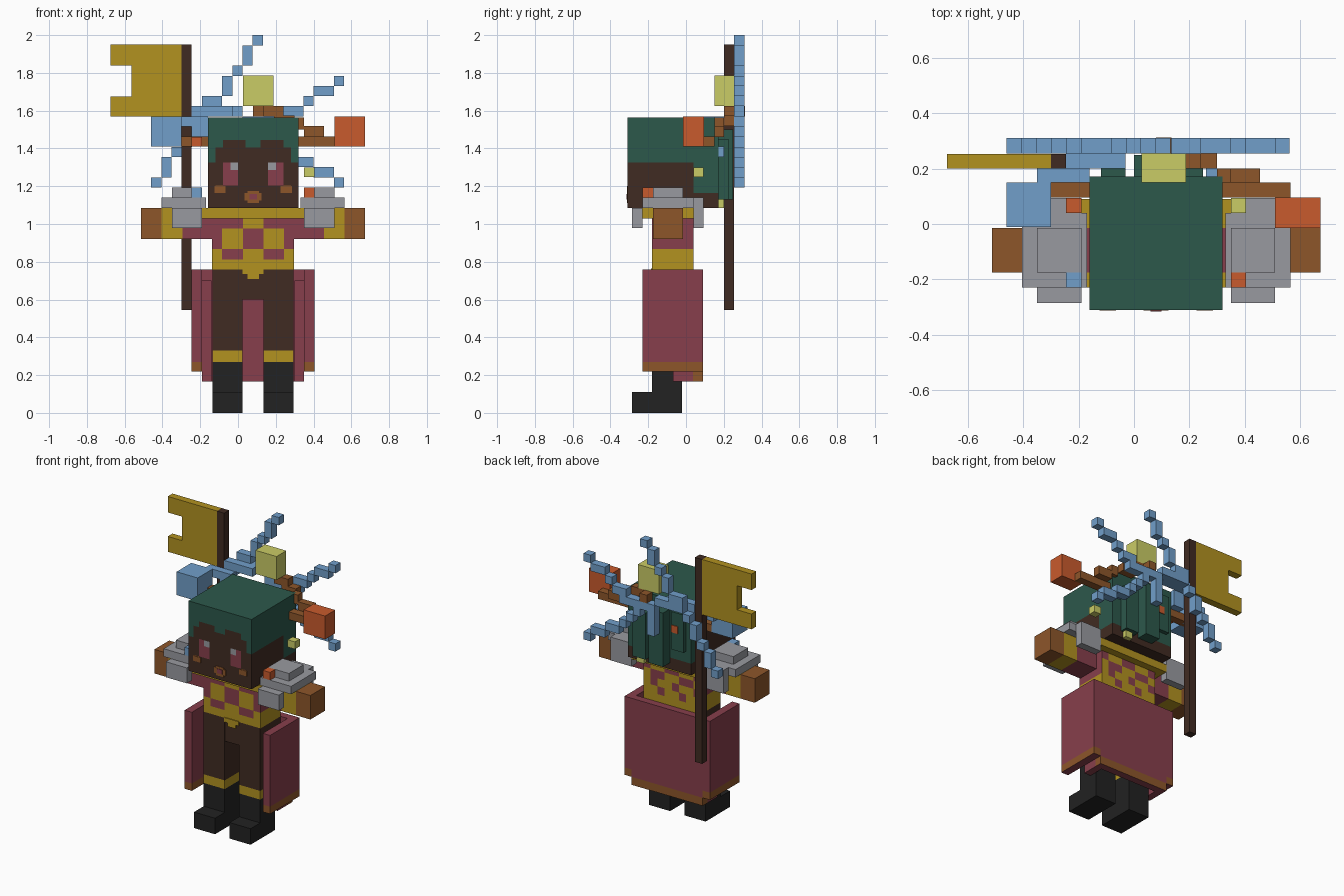
import bpy, bmesh
from mathutils import Vector

PALETTE = {
    "gold": (178, 146, 32), "green": (44, 88, 75), "dark_brown": (64, 43, 34),
    "wine": (135, 63, 76), "blue": (113, 159, 202), "orange": (201, 91, 45),
    "brown": (141, 86, 42), "grey": (153, 154, 160), "black": (34, 34, 34),
    "yellow": (202, 204, 102)}
MATS = {}
for key, rgb in PALETTE.items():
    m = bpy.data.materials.new(key)
    lin = [((c / 255 + 0.055) / 1.055) ** 2.4 for c in rgb]
    m.diffuse_color = (*lin, 1)
    MATS[key] = m
MID = 0.08   # symmetry plane of the body


def blocks(name, colours, boxes, cuts=(), rule=None):
    """One object from boxes (x0,x1,y0,y1,z0,z1); cuts are (axis, value) and
    rule(centre, normal) gives the colour index of each face."""
    bm = bmesh.new()
    for x0, x1, y0, y1, z0, z1 in boxes:
        vs = bmesh.ops.create_cube(bm, size=1)["verts"]
        for v in vs:
            v.co = Vector((x1 if v.co.x > 0 else x0, y1 if v.co.y > 0 else y0,
                           z1 if v.co.z > 0 else z0))
    for axis, value in cuts:
        p, n = Vector(), Vector()
        p[axis], n[axis] = value, 1
        bmesh.ops.bisect_plane(bm, geom=bm.verts[:] + bm.edges[:] + bm.faces[:],
                               plane_co=p, plane_no=n)
    bm.normal_update()
    if rule:
        for f in bm.faces:
            f.material_index = rule(f.calc_center_median(), f.normal)
    me = bpy.data.meshes.new(name)
    bm.to_mesh(me)
    bm.free()
    for c in colours.split():
        me.materials.append(MATS[c])
    ob = bpy.data.objects.new(name, me)
    bpy.context.collection.objects.link(ob)
    return ob


def flip(b):
    return (2 * MID - b[1], 2 * MID - b[0]) + tuple(b[2:])


def both(boxes):
    return list(boxes) + [flip(b) for b in boxes]


# Legs with gold knee bands, boots and pelvis
blocks("legs", "dark_brown gold black", both([(0.135, 0.295, -0.18, -0.02, 0, 0.76)]),
       [(2, 0.27), (2, 0.33)],
       lambda c, n: 2 if c.z < 0.27 else 1 if c.z < 0.33 else 0)
blocks("boot_toes", "black", both([(0.135, 0.295, -0.285, -0.18, 0, 0.11)]))
blocks("pelvis", "dark_brown", [(-0.135, 0.295, -0.179, 0.04, 0.6, 0.76)])
blocks("belt_buckle", "gold", [(0.025, 0.135, -0.186, -0.178, 0.735, 0.765),
                               (0.05, 0.11, -0.186, -0.178, 0.71, 0.735)])

# Torso with a patterned vest
U = 0.0544
VEST = ["GGGGGGGG", "WWWGGWWW", "WGGWWGGW", "WGGWWGGW", "GWWGGWWG", "GGGGGGGG"]
BACK = ["GGGGGGGG", "WGGWWGGW", "GWWGGWWG", "WGGWGGWG", "GGWGGWGG", "GGGGGGGG"]


def vest_rule(c, n):
    row = min(5, int((1.085 - c.z) / U))
    if abs(n.y) > 0.5:
        col = min(7, max(0, int((c.x + 0.138) / U)))
        return 1 if (VEST if n.y < 0 else BACK)[row][col] == "W" else 0
    return 1 if abs(n.x) > 0.5 and c.z > 0.87 else 0


blocks("torso", "gold wine", [(-0.138, 0.297, -0.18, 0.04, 0.76, 1.085)],
       [(0, -0.138 + U * i) for i in range(1, 8)] +
       [(2, 1.085 - U * i) for i in range(1, 6)], vest_rule)
blocks("collar", "gold", [(-0.19, 0.35, -0.23, 0.09, 1.03, 1.084)])

# Arms held out sideways: sleeve, cuff, hand
blocks("arms", "wine gold brown", both([(0.297, 0.673, -0.175, -0.015, 0.92, 1.085)]),
       [(0, MID + s * d) for s in (-1, 1) for d in (0.375, 0.485)],
       lambda c, n: 2 if abs(c.x - MID) > 0.485 else
       1 if abs(c.x - MID) > 0.375 or n.z < -0.5 and abs(c.x - MID) > 0.3 else 0)

# Stepped shoulder armour with gems
blocks("shoulder_armour", "grey", both([
    (0.35, 0.51, -0.175, -0.015, 1.14, 1.193),
    (0.33, 0.565, -0.23, 0.04, 1.086, 1.14),
    (0.35, 0.51, -0.285, -0.23, 0.98, 1.086),
    (0.35, 0.51, 0.04, 0.093, 0.98, 1.14)]))
blocks("shoulder_gem_blue", "blue", [(-0.245, -0.19, -0.23, -0.175, 1.14, 1.193)])
blocks("shoulder_gem_orange", "orange", [(0.35, 0.405, -0.23, -0.175, 1.14, 1.193)])

# Long split skirt: side panels, lower back panel, inner lining
blocks("skirt_sides", "wine brown", both([(0.35, 0.405, -0.23, 0.09, 0.22, 0.76)]),
       [(2, 0.27)], lambda c, n: 1 if c.z < 0.27 and n.z > -0.5 else 0)
blocks("skirt_back", "wine brown", [(-0.19, 0.35, 0.038, 0.09, 0.165, 0.76)],
       [(2, 0.22)], lambda c, n: 1 if c.z < 0.22 and n.y > -0.5 and n.z > -0.5 else 0)
blocks("skirt_lining", "wine", both([(0.3, 0.35, -0.07, 0.04, 0.165, 0.7)]))

# Head: hairline and face painted on a 12-cell grid
C = 0.04
HX, HZ = MID - 6 * C, 1.565


def head_rule(c, n):
    row = min(11, int((HZ - c.z) / C))
    if n.z > 0.5:
        return 1
    if n.z < -0.5:
        return 0
    if n.y > 0.5:
        return 1 if row < 10 else 0
    if abs(n.x) > 0.5:
        return 1 if row < 6 or (c.y > 0.04 and row < 10) else 0
    col = min(11, max(0, int((c.x - HX) / C)))
    k = min(col, 11 - col)            # distance from the side of the face
    hairline = [6, 4, 3, 3, 3, 4][k]
    if row < hairline:
        return 1
    if k == 3 and row == 6:
        return 4
    if k in (2, 3) and 6 <= row <= 8:
        return 2
    if (k == 1 and row == 9) or (k == 5 and row == 10):
        return 3
    return 0


blocks("head", "dark_brown green wine brown grey",
       [(HX, HX + 12 * C, -0.31, 0.172, 1.085, HZ)],
       [(0, HX + C * i) for i in range(1, 12)] +
       [(2, HZ - C * i) for i in range(1, 12)] + [(1, 0.04)], head_rule)
cheeks = [(0.225, 0.285, -0.313, -0.309, 1.165, 1.2)]
blocks("cheeks_and_muzzle", "brown",
       both(cheeks) + [(0.035, 0.125, -0.313, -0.309, 1.125, 1.165),
                       (0.05, 0.11, -0.313, -0.309, 1.112, 1.176)])
blocks("mouth", "wine", [(0.06, 0.1, -0.316, -0.312, 1.13, 1.16)])

# Hair locks hanging behind the head
blocks("hair_locks", "green", [
    (0.0, 0.11, 0.17, 0.25, 1.13, 1.5), (0.15, 0.25, 0.17, 0.225, 1.13, 1.45),
    (-0.12, -0.03, 0.17, 0.2, 1.24, 1.5)])
blocks("hair_bead_yellow", "yellow", [(0.35, 0.405, 0.04, 0.093, 1.25, 1.3),
                                      (0.18, 0.235, 0.17, 0.2, 1.085, 1.14)])
blocks("hair_bead_orange", "orange", [(-0.245, -0.19, 0.04, 0.093, 1.41, 1.46),
                                      (-0.08, -0.03, 0.17, 0.205, 1.36, 1.41)])
blocks("hair_bead_blue", "blue", [(0.26, 0.315, 0.17, 0.2, 1.355, 1.41)])

# Blocky antlers: each step is (column, row, width, height) in small cubes
S = 0.0538
STEPS = [
    (10, 36, 1, 1), (9, 34, 1, 2), (8, 33, 1, 1), (7, 31, 1, 2), (5, 29, 2, 2),
    (7, 29, 2, 1), (9, 28, 2, 1),                                  # upper left
    (18, 32, 1, 1), (16, 31, 2, 1), (15, 30, 1, 1), (13, 29, 2, 1),
    (11, 28, 3, 1),                                                # upper right
    (18, 22, 1, 1), (16, 23, 2, 1), (14, 24, 2, 1), (13, 25, 1, 1),
    (12, 26, 1, 1), (11, 27, 1, 1),                                # lower right
    (0, 22, 1, 1), (1, 23, 1, 2), (2, 25, 1, 1), (3, 26, 1, 2),
    (4, 28, 1, 1), (9, 25, 1, 3)]                                  # lower left
ANTLER_X = -0.46
blocks("antlers", "blue", [
    (ANTLER_X + c * S, ANTLER_X + (c + w) * S, 0.255, 0.31,
     2 - (37 - r) * S, 2 - (37 - r - h) * S) for c, r, w, h in STEPS])

# Curved branches carrying the lantern cubes
blocks("left_branch", "blue", [
    (-0.245, -0.03, 0.2, 0.256, 1.57, 1.625), (-0.35, -0.19, 0.15, 0.2, 1.515, 1.57),
    (-0.245, -0.16, 0.15, 0.2, 1.46, 1.57), (-0.46, -0.3, -0.01, 0.15, 1.41, 1.57)])
blocks("left_twig", "brown", [(-0.35, -0.16, 0.095, 0.15, 1.41, 1.463)])
blocks("right_branch", "brown", [
    (0.08, 0.135, 0.25, 0.312, 1.57, 1.625), (0.135, 0.24, 0.2, 0.255, 1.57, 1.625),
    (0.19, 0.3, 0.2, 0.255, 1.52, 1.575), (0.3, 0.35, 0.15, 0.2, 1.5, 1.565),
    (0.35, 0.455, 0.15, 0.2, 1.46, 1.52), (0.3, 0.565, 0.095, 0.15, 1.41, 1.463)])
blocks("orange_lantern", "orange", [(0.51, 0.673, -0.015, 0.095, 1.41, 1.57)])
blocks("yellow_lantern", "yellow", [(0.027, 0.188, 0.15, 0.255, 1.625, 1.787)])

# Banner on a pole behind the back
blocks("banner_pole", "dark_brown", [(-0.3, -0.245, 0.2, 0.253, 0.545, 1.95)])
blocks("banner", "gold", [(-0.565, -0.3, 0.201, 0.252, 1.57, 1.95),
                          (-0.675, -0.565, 0.201, 0.252, 1.57, 1.675),
                          (-0.675, -0.565, 0.201, 0.252, 1.84, 1.95)])
